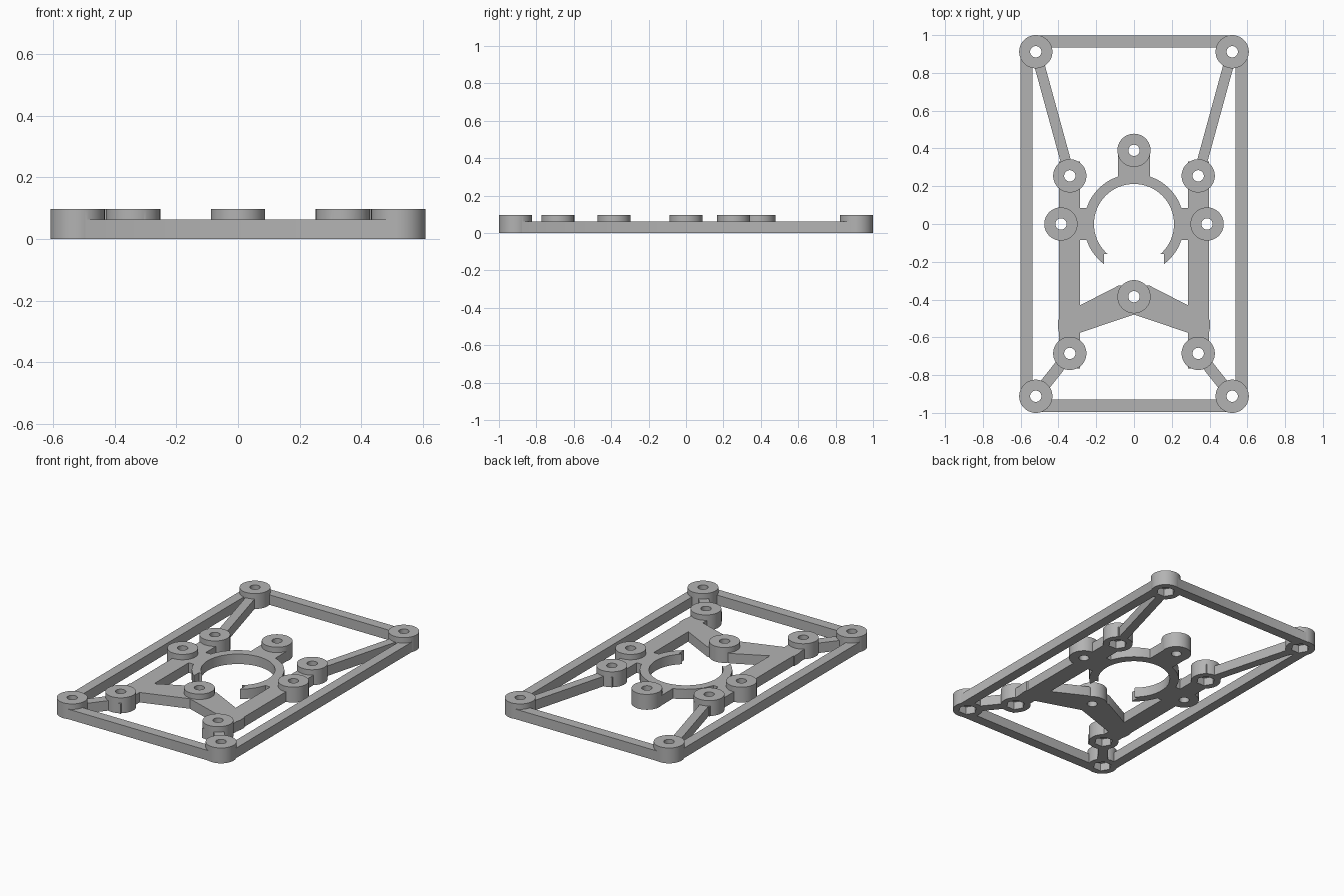
import bpy
import math
from mathutils import Vector

PLATE, TALL = 0.063, 0.097      # bar height, boss height
BOSS_R, HOLE_R, NUT_R = 0.088, 0.03, 0.055

if "Cube" in bpy.data.objects:
    bpy.data.objects.remove(bpy.data.objects["Cube"], do_unlink=True)

grey = bpy.data.materials.new("plain grey")
grey.use_nodes = True
colour = (0.45, 0.45, 0.45, 1)
grey.diffuse_color = colour
grey.node_tree.nodes["Principled BSDF"].inputs["Base Color"].default_value = colour


def prism(name, points, z0=0.0, z1=PLATE):
    """Extrude a counter-clockwise outline between two heights."""
    n = len(points)
    verts = [(x, y, z) for z in (z0, z1) for x, y in points]
    faces = [list(range(n))[::-1], list(range(n, 2 * n))]
    faces += [(i, (i + 1) % n, n + (i + 1) % n, n + i) for i in range(n)]
    mesh = bpy.data.meshes.new(name)
    mesh.from_pydata(verts, [], faces)
    mesh.materials.append(grey)
    obj = bpy.data.objects.new(name, mesh)
    bpy.context.scene.collection.objects.link(obj)
    return obj


def box(name, x0, x1, y0, y1, z0=0.0, z1=PLATE):
    return prism(name, [(x0, y0), (x1, y0), (x1, y1), (x0, y1)], z0, z1)


def disc(name, centre, radius, z0, z1, sides=48):
    angles = [math.tau * i / sides for i in range(sides)]
    return prism(name, [(centre[0] + radius * math.cos(a),
                         centre[1] + radius * math.sin(a)) for a in angles], z0, z1)


def strut(name, a, b, width):
    a, b = Vector(a), Vector(b)
    d = (b - a).normalized() * width / 2
    n = Vector((-d.y, d.x))
    return prism(name, [a - n, b - n, b + n, a + n])


def combine(target, others, operation):
    """Apply a boolean with each helper, then discard the helper."""
    for other in others:
        other.hide_render = True
        mod = target.modifiers.new(operation.title(), "BOOLEAN")
        mod.operation = operation
        mod.solver = "EXACT"
        mod.object = other
        bpy.context.view_layer.objects.active = target
        bpy.ops.object.modifier_apply(modifier=mod.name)
        bpy.data.objects.remove(other, do_unlink=True)


# Boss positions: those with nut pockets and those with plain holes
nut_points, plain_points = [], [(0, 0.39), (0, -0.385)]
for s in (-1, 1):
    nut_points += [(s * 0.52, 0.912), (s * 0.52, -0.912),
                   (s * 0.34, 0.255), (s * 0.34, -0.685)]
    plain_points.append((s * 0.387, 0))

# Central ring, opened towards the front
bracket = disc("mounting_bracket", (0, 0), 0.265, 0, PLATE, 64)
combine(bracket, [disc("ring_bore", (0, 0), 0.212, -0.1, 0.2, 64),
                  box("ring_gap", -0.16, 0.16, -0.4, -0.16, -0.1, 0.2)], "DIFFERENCE")

# Stem from the ring to the rear boss
parts = [box("rear_stem", -0.085, 0.085, 0.23, 0.39)]

# Front yoke spanning the two rails
half = [(0, -0.48), (0.285, -0.575), (0.39, -0.61), (0.402, -0.55),
        (0.402, -0.51), (0.35, -0.463), (0.285, -0.43), (0.08, -0.325)]
parts.append(prism("front_yoke", half + [(-x, y) for x, y in half[:0:-1]]))

# Outer frame and the mirrored rails and struts
for s, side in ((-1, "right"), (1, "left")):
    def span(name, a, b, y0, y1):
        return box(side + name, min(s * a, s * b), max(s * a, s * b), y0, y1)
    parts += [
        span("_side_bar", 0.538, 0.6, -0.912, 0.912),
        span("_rail", 0.285, 0.396, -0.765, 0.33),
        span("_ring_tab", 0.235, 0.36, -0.085, 0.085),
        strut(side + "_rear_strut", (s * 0.52, 0.912), (s * 0.34, 0.255), 0.055),
        strut(side + "_front_strut", (s * 0.52, -0.912), (s * 0.34, -0.685), 0.06),
    ]
parts += [box("rear_bar", -0.52, 0.52, 0.934, 0.997),
          box("front_bar", -0.52, 0.52, -0.995, -0.93)]

# Raised bosses
parts += [disc("boss", p, BOSS_R, 0, TALL) for p in nut_points + plain_points]
combine(bracket, parts, "UNION")

# Screw holes and hexagonal nut pockets underneath
cuts = [disc("screw_hole", p, HOLE_R, -0.1, 0.2, 24) for p in nut_points + plain_points]
cuts += [disc("nut_pocket", p, NUT_R, -0.1, 0.05, 6) for p in nut_points]
combine(bracket, cuts, "DIFFERENCE")

# Smooth round walls, keep edges sharp
bpy.ops.object.select_all(action="DESELECT")
bracket.select_set(True)
bpy.context.view_layer.objects.active = bracket
bpy.ops.object.shade_smooth_by_angle(angle=math.radians(30))
